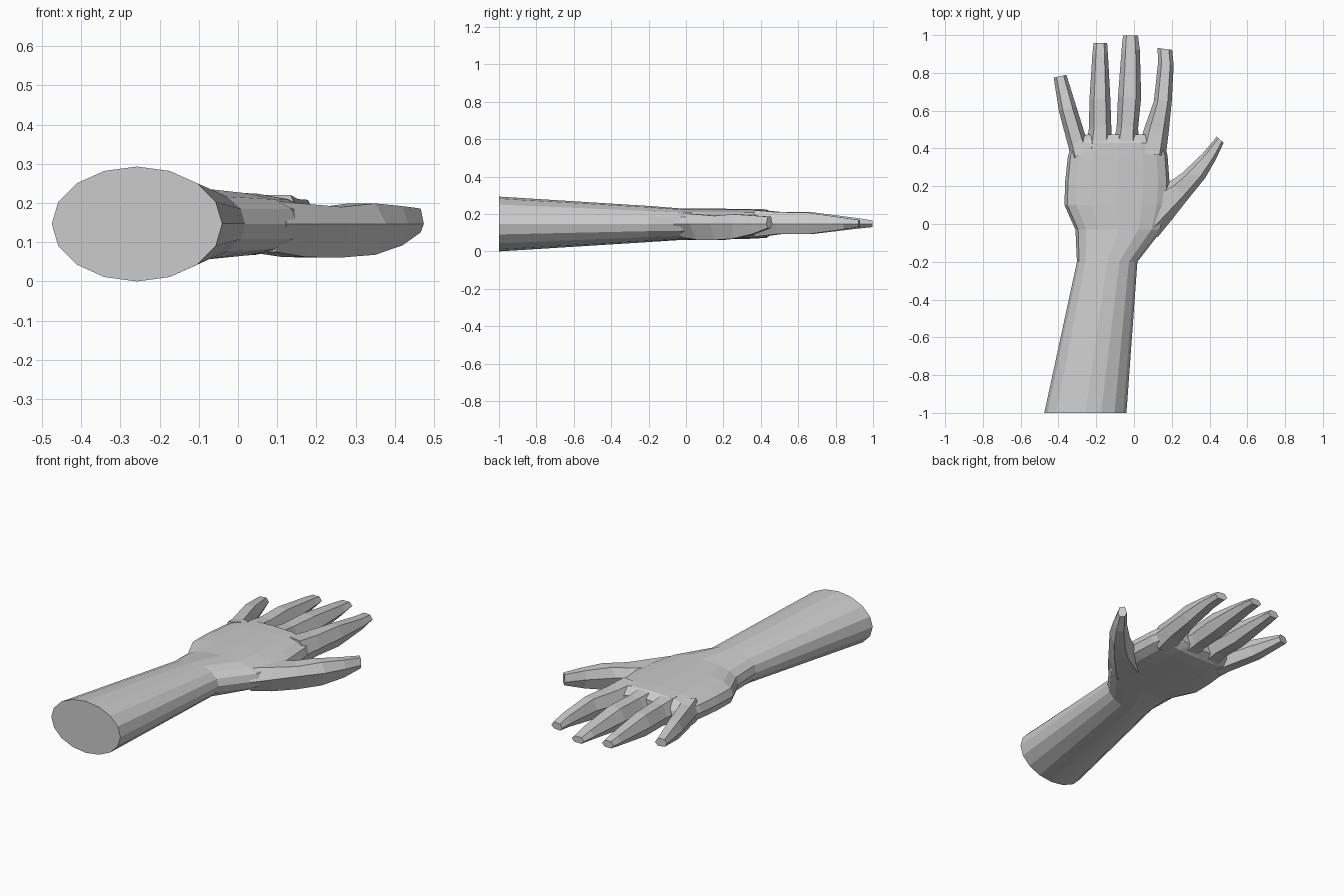
import bpy, bmesh, math
from mathutils import Vector

if "Cube" in bpy.data.objects:
    bpy.data.objects.remove(bpy.data.objects["Cube"])

skin = bpy.data.materials.new("light_grey")
skin.diffuse_color = (0.6, 0.6, 0.6, 1)
skin.use_nodes = True
skin.node_tree.nodes["Principled BSDF"].inputs["Base Color"].default_value = skin.diffuse_color
MID = 0.147


def loft(name, rings):
    """Closed skin over a list of point rings of equal length."""
    bm = bmesh.new()
    vs = [[bm.verts.new(p) for p in r] for r in rings]
    n = len(rings[0])
    for a, b in zip(vs, vs[1:]):
        for i in range(n):
            j = (i + 1) % n
            bm.faces.new((a[i], a[j], b[j], b[i]))
    bm.faces.new(vs[0][::-1])
    bm.faces.new(vs[-1])
    bmesh.ops.recalc_face_normals(bm, faces=bm.faces)
    me = bpy.data.meshes.new(name)
    bm.to_mesh(me)
    bm.free()
    ob = bpy.data.objects.new(name, me)
    bpy.context.collection.objects.link(ob)
    me.materials.append(skin)
    return ob


def oval(left, right, lo, hi, power, n=16):
    """Rounded section between two outline points (x, y)."""
    l, r = Vector((*left, 0)), Vector((*right, 0))
    pts = []
    for i in range(n):
        a = 2 * math.pi * i / n
        c, s = math.cos(a), math.sin(a)
        u = math.copysign(abs(c) ** (2 / power), c)
        w = math.copysign(abs(s) ** (2 / power), s)
        p = (l + r) / 2 + (r - l) / 2 * u
        p.z = MID + w * ((hi - MID) if w > 0 else (MID - lo))
        pts.append(p)
    return pts


def hexagon(left, right, lo, hi, mid=MID, flat=0.55):
    """Six-sided finger section with flat top and bottom."""
    l, r = Vector((*left, 0)), Vector((*right, 0))
    c, h = (l + r) / 2, (r - l) / 2
    return [c + h * u + Vector((0, 0, z)) for u, z in
            ((1, mid), (flat, hi), (-flat, hi), (-1, mid), (-flat, lo), (flat, lo))]


# forearm, wrist and palm
hand = loft("hand", [
    oval((-.475, -1), (-.04, -1), 0, .293, 2),
    oval((-.302, -.2), (.018, -.2), .05, .243, 2.1),
    oval((-.310, -.03), (.15, -.03), .061, .230, 2.4),
    oval((-.368, .10), (.185, .10), .063, .229, 2.7),
    oval((-.365, .22), (.188, .22), .065, .228, 2.8),
    oval((-.350, .36), (.178, .36), .068, .227, 2.8),
    oval((-.325, .43), (.160, .43), .073, .225, 2.8),
    oval((-.250, .475), (.085, .475), .10, .195, 2.5),
])

# fingers: outline pairs (left, right), bottom, top
fingers = {
    "little_finger": [((-.335, .34), (-.225, .40), .080, .215),
                      ((-.345, .40), (-.255, .46), .088, .205),
                      ((-.398, .60), (-.305, .62), .098, .198),
                      ((-.425, .775), (-.358, .79), .128, .170)],
    "ring_finger": [((-.255, .40), (-.115, .40), .078, .222),
                    ((-.238, .51), (-.120, .51), .092, .211),
                    ((-.236, .66), (-.125, .66), .092, .210),
                    ((-.220, .90), (-.138, .90), .122, .178),
                    ((-.214, .957), (-.142, .957), .130, .168)],
    "middle_finger": [((-.115, .40), (.025, .40), .078, .222),
                      ((-.092, .51), (.022, .51), .092, .211),
                      ((-.085, .67), (.038, .67), .092, .210),
                      ((-.066, .92), (.031, .92), .122, .178),
                      ((-.058, .998), (.021, .998), .130, .165)],
    "index_finger": [((.020, .38), (.168, .36), .078, .220),
                     ((.052, .50), (.183, .48), .092, .210),
                     ((.105, .65), (.200, .65), .092, .208),
                     ((.127, .85), (.210, .84), .118, .180),
                     ((.125, .932), (.202, .922), .130, .168)],
}
parts = [loft(name, [hexagon(*s) for s in secs]) for name, secs in fingers.items()]

# thumb, swinging out from the heel of the palm
parts.append(loft("thumb", [
    hexagon((.00, .13), (.125, -.07), .075, .205),
    hexagon((.09, .18), (.198, .02), .062, .198),
    hexagon((.19, .225), (.285, .13), .061, .190),
    hexagon((.255, .27), (.378, .245), .068, .199),
    hexagon((.365, .375), (.435, .345), .092, .192),
    hexagon((.438, .462), (.474, .43), .125, .186),
]))

# fuse everything into one skin
for p in parts:
    mod = hand.modifiers.new(p.name, 'BOOLEAN')
    mod.operation = 'UNION'
    mod.solver = 'EXACT'
    mod.object = p
bpy.context.view_layer.update()
fused = bpy.data.meshes.new_from_object(
    hand.evaluated_get(bpy.context.evaluated_depsgraph_get()))
hand.modifiers.clear()
hand.data = fused
fused.materials.clear()
fused.materials.append(skin)
for f in fused.polygons:
    f.material_index = 0
for p in parts:
    bpy.data.objects.remove(p)
